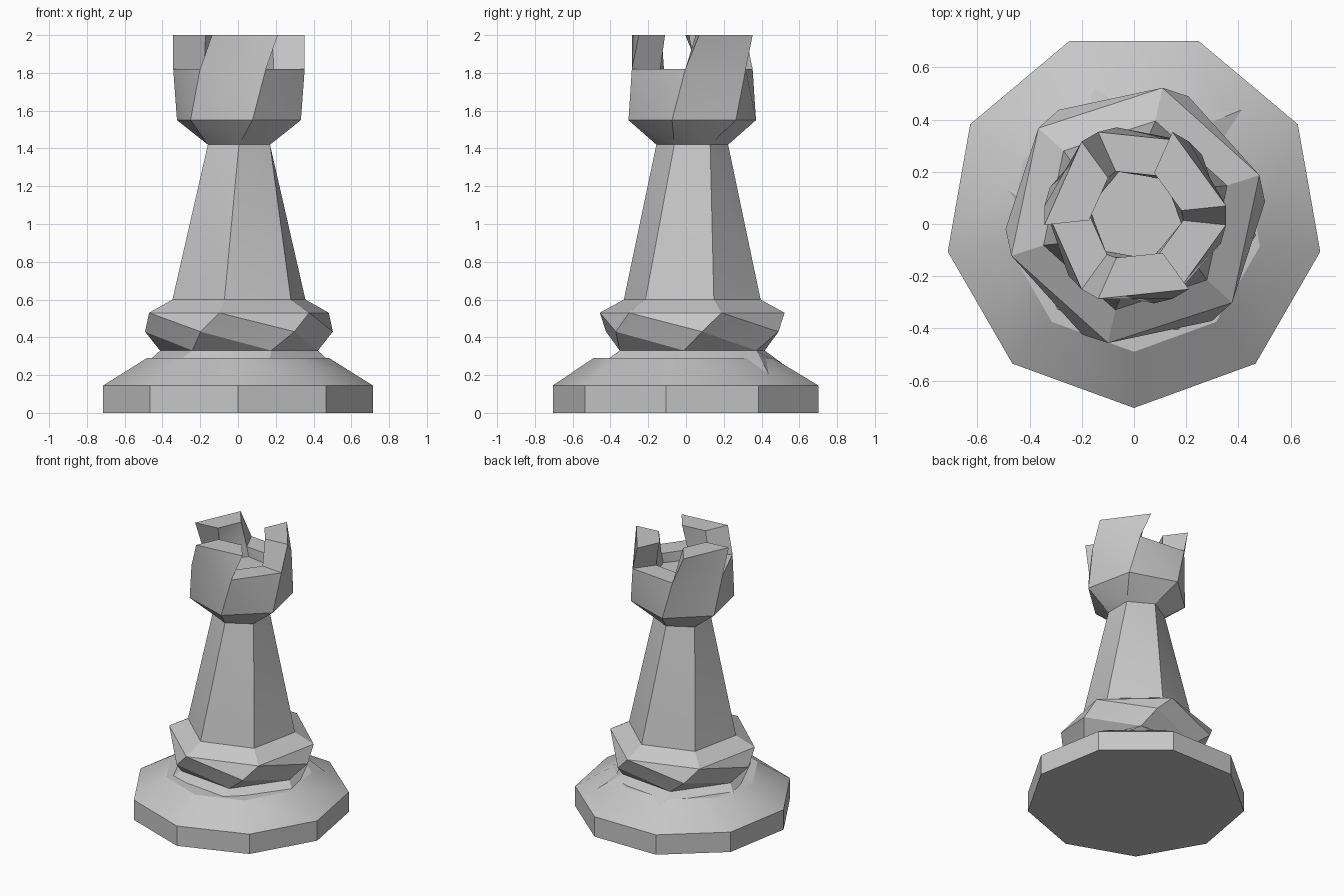
import bpy, bmesh
from math import radians, cos, sin

cube = bpy.data.objects.get("Cube")
if cube:
    bpy.data.objects.remove(cube, do_unlink=True)

GREY = (0.57, 0.57, 0.57, 1)
stone = bpy.data.materials.new("plain grey")
stone.use_nodes = True
stone.diffuse_color = GREY
bsdf = stone.node_tree.nodes["Principled BSDF"]
bsdf.inputs["Base Color"].default_value = GREY
bsdf.inputs["Roughness"].default_value = 0.8

AXIS = (0.005, 0.033)   # axis of the upper parts
TWIST = 12              # degrees the hexagons turn from ring to ring


def ring(bm, z, radius, start, sides=6, centre=AXIS):
    """Add a regular polygon of vertices at height z."""
    angles = [radians(start + i * 360 / sides) for i in range(sides)]
    return [bm.verts.new((centre[0] + radius * cos(a),
                          centre[1] + radius * sin(a), z)) for a in angles]


def wall(bm, low, high, i):
    """One side between two rings, split along the shorter diagonal."""
    j = (i + 1) % len(low)
    bm.faces.new((low[i], low[j], high[i]))
    bm.faces.new((low[j], high[j], high[i]))


def skin(bm, rings):
    for low, high in zip(rings, rings[1:]):
        for i in range(len(low)):
            wall(bm, low, high, i)


def finish(bm, name):
    # merge flat triangle pairs back into larger faces
    bmesh.ops.dissolve_limit(bm, angle_limit=radians(0.5),
                             verts=bm.verts[:], edges=bm.edges[:])
    mesh = bpy.data.meshes.new(name)
    bm.to_mesh(mesh)
    bm.free()
    obj = bpy.data.objects.new(name, mesh)
    bpy.context.collection.objects.link(obj)
    mesh.materials.append(stone)
    bpy.ops.object.select_all(action='DESELECT')
    obj.select_set(True)
    bpy.context.view_layer.objects.active = obj
    bpy.ops.object.shade_smooth_by_angle(angle=radians(30))
    return obj


# Nine-sided plinth with a sloping top
bm = bmesh.new()
base = [ring(bm, z, r, -90, 9, (0, 0.02 * (z < 0.2)))
        for z, r in ((0, 0.725), (0.145, 0.725), (0.29, 0.49))]
skin(bm, base)
bm.faces.new(base[0][::-1])
bm.faces.new(base[-1])
finish(bm, "base")

# Twisted collar, flaring down into the plinth
bm = bmesh.new()
collar = [ring(bm, z, r, TWIST * t - 18)
          for z, r, t in ((0.145, 0.65, 0), (0.33, 0.42, 1), (0.43, 0.5, 2),
                          (0.53, 0.5, 3), (0.6, 0.37, 3))]
skin(bm, collar)
finish(bm, "collar")

# Tapering shaft
bm = bmesh.new()
skin(bm, [ring(bm, 0.6, 0.37, 18), ring(bm, 1.42, 0.19, 30)])
finish(bm, "shaft")

# Hollow turret head with three battlements
bm = bmesh.new()
outer = [ring(bm, z, r, 30 + TWIST * t)
         for t, (z, r) in enumerate(((1.42, 0.19), (1.55, 0.345),
                                     (1.82, 0.35), (2.0, 0.35)))]
floor = ring(bm, 1.75, 0.18, 50)
inner = [ring(bm, 1.82, 0.185, 54), ring(bm, 2.0, 0.178, 66)]
skin(bm, outer[:3])
rim_out, top_out = outer[2:]
rim_in, top_in = inner
bm.faces.new(floor)
for i in range(6):
    j = (i + 1) % 6
    wall(bm, rim_in, floor, i)
    if i % 2:
        # battlement: outside, inside, top and two ends
        wall(bm, rim_out, top_out, i)
        wall(bm, rim_in, top_in, i)
        bm.faces.new((top_out[i], top_out[j], top_in[j], top_in[i]))
        bm.faces.new((rim_out[i], top_out[i], top_in[i], rim_in[i]))
        bm.faces.new((rim_out[j], rim_in[j], top_in[j], top_out[j]))
    else:
        # gap floor
        bm.faces.new((rim_out[i], rim_out[j], rim_in[j], rim_in[i]))
bmesh.ops.recalc_face_normals(bm, faces=bm.faces[:])
finish(bm, "turret_head")
